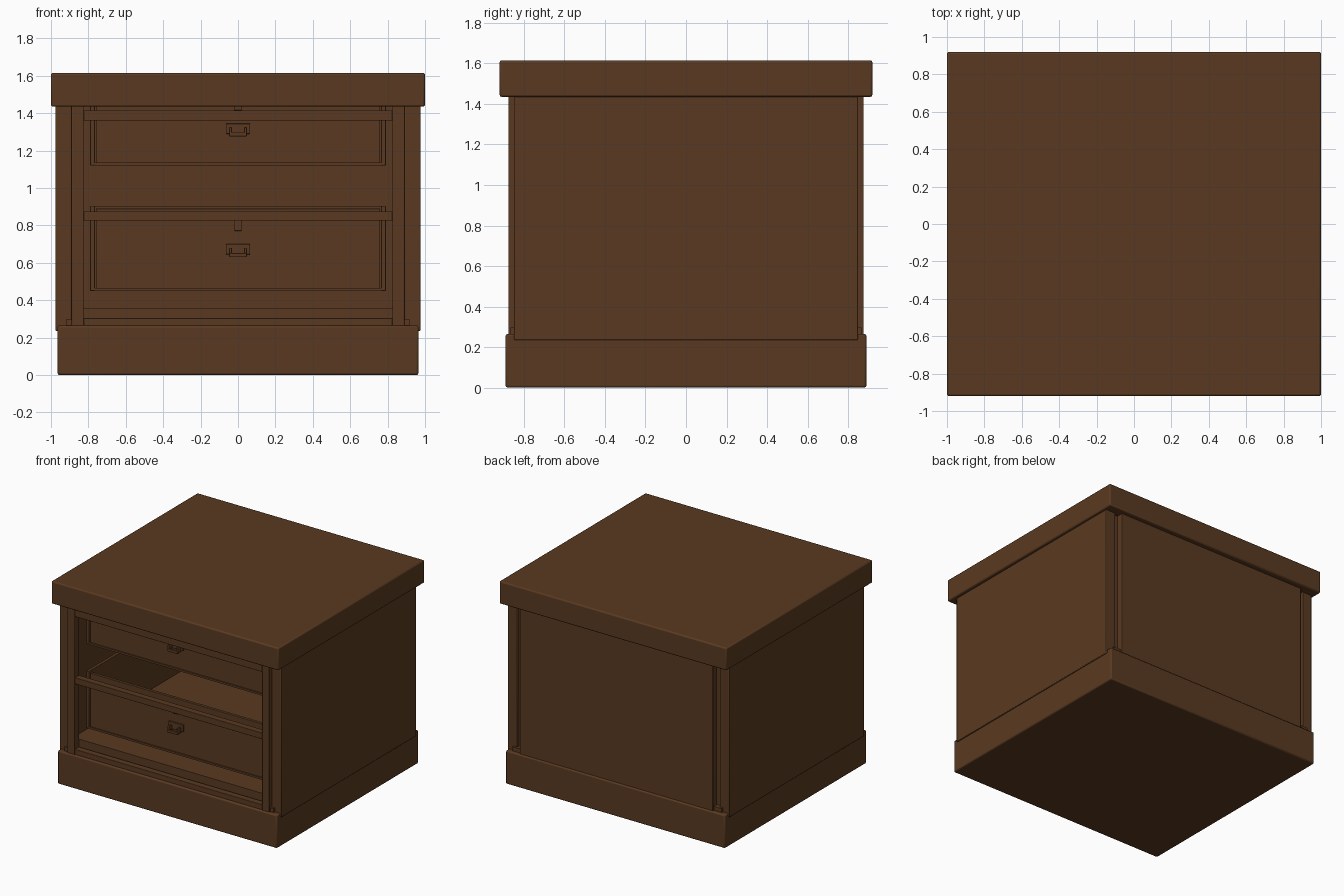
import bpy

if "Cube" in bpy.data.objects:
    bpy.data.objects.remove(bpy.data.objects["Cube"])

wood = bpy.data.materials.new("brown_wood")
wood.diffuse_color = (0.102, 0.042, 0.015, 1)
wood.use_nodes = True
wood.node_tree.nodes["Principled BSDF"].inputs["Base Color"].default_value = wood.diffuse_color


def box(name, x, y, z, bevel=0.0):
    """Box from (min, max) ranges, with optional rounded edges."""
    mn, mx = zip(x, y, z)
    bpy.ops.mesh.primitive_cube_add(size=1, location=[(a + b) / 2 for a, b in zip(mn, mx)])
    ob = bpy.context.object
    ob.name = name
    ob.scale = [b - a for a, b in zip(mn, mx)]
    bpy.ops.object.transform_apply(location=False, rotation=False, scale=True)
    ob.data.materials.append(wood)
    if bevel:
        m = ob.modifiers.new("bevel", 'BEVEL')
        m.width = bevel
        m.segments = 2
        bpy.ops.object.shade_smooth_by_angle()
    return ob


def sides(name, x, y, z, bevel=0.0):
    """The same box on the left and on the right."""
    box(name + "_right", x, y, z, bevel)
    box(name + "_left", (-x[1], -x[0]), y, z, bevel)


# Top slab and plinth
box("top_slab", (-1, 1), (-0.92, 0.92), (1.435, 1.615), 0.01)
box("plinth", (-0.965, 0.965), (-0.89, 0.89), (0, 0.265), 0.01)

# Side panels, back panel and the small corner blocks
sides("side_panel", (0.89, 0.975), (-0.848, 0.848), (0.235, 1.44), 0.005)
box("back_panel", (-0.85, 0.85), (0.825, 0.877), (0.25, 1.44), 0.004)
box("back_lining", (-0.9, 0.9), (0.79, 0.826), (0.25, 1.44))
sides("front_corner_block", (0.88, 0.92), (-0.865, -0.84), (0.25, 0.297))
sides("back_corner_block", (0.845, 0.92), (0.82, 0.865), (0.25, 0.297))

# Front frame
sides("front_stile", (0.825, 0.89), (-0.877, -0.82), (0.25, 1.44), 0.004)
for name, z in (("bottom_rail", (0.25, 0.305)), ("middle_rail", (0.825, 0.875)),
                ("top_rail", (1.36, 1.415))):
    box(name, (-0.826, 0.826), (-0.872, -0.82), z, 0.003)
box("cabinet_floor", (-0.89, 0.89), (-0.80, 0.80), (0.26, 0.355))


# Drawers: open boxes with a recessed front panel, cup handle and lock
def drawer(label, z0, z1, handle_z):
    sides(label + "_drawer_side", (0.765, 0.79), (-0.78, 0.75), (z0, z1), 0.003)
    box(label + "_drawer_back", (-0.766, 0.766), (0.725, 0.75), (z0, z1))
    box(label + "_drawer_floor", (-0.766, 0.766), (-0.78, 0.73), (z0, z0 + 0.015))
    box(label + "_drawer_front", (-0.76, 0.76), (-0.77, -0.745), (z0 + 0.01, z1 - 0.015), 0.003)
    h = handle_z
    box(label + "_handle_plate", (-0.065, 0.065), (-0.785, -0.768), (h - 0.02, h + 0.035), 0.003)
    box(label + "_handle_pull", (-0.047, 0.047), (-0.825, -0.81), (h - 0.035, h - 0.012), 0.004)
    sides(label + "_handle_arm", (0.033, 0.047), (-0.82, -0.78), (h - 0.03, h + 0.015), 0.003)
    box(label + "_lock", (-0.02, 0.02), (-0.782, -0.768), (h + 0.105, min(h + 0.165, z1 - 0.005)), 0.003)


drawer("lower", 0.45, 0.905, 0.665)
drawer("upper", 1.12, 1.50, 1.31)
